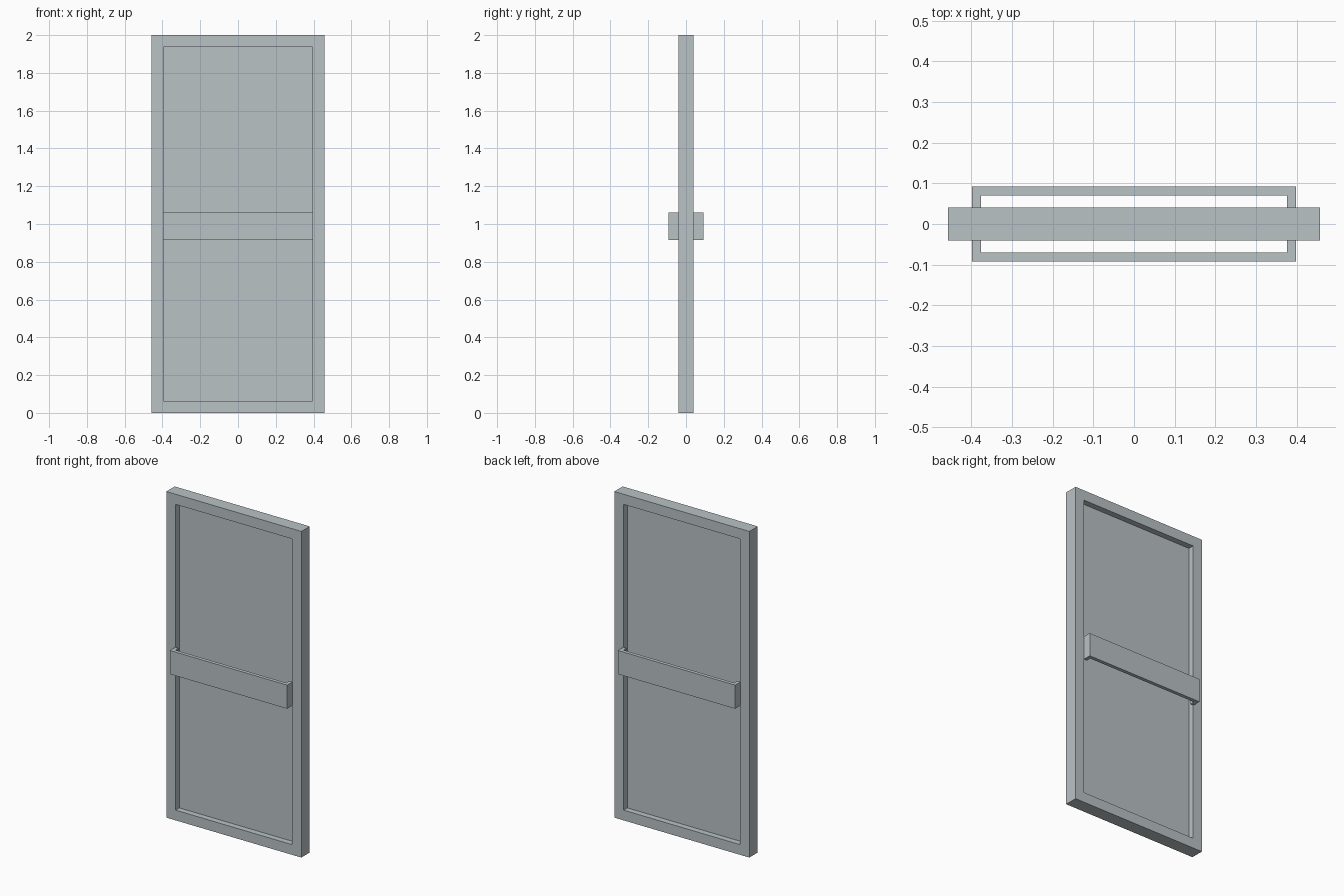
import bpy, bmesh

if "Cube" in bpy.data.objects:
    bpy.data.objects.remove(bpy.data.objects["Cube"])

grey = bpy.data.materials.new("metal_grey")
grey.diffuse_color = (0.49, 0.54, 0.56, 1)
grey.use_nodes = True
grey.node_tree.nodes["Principled BSDF"].inputs["Base Color"].default_value = grey.diffuse_color


def add_object(name, bm):
    bmesh.ops.recalc_face_normals(bm, faces=bm.faces[:])
    mesh = bpy.data.meshes.new(name)
    bm.to_mesh(mesh)
    bm.free()
    mesh.materials.append(grey)
    obj = bpy.data.objects.new(name, mesh)
    bpy.context.collection.objects.link(obj)
    return obj


def extrude_profile(points, z0, z1):
    """Solid from an xy outline, raised from z0 to z1."""
    bm = bmesh.new()
    face = bm.faces.new([bm.verts.new((x, y, z0)) for x, y in points])
    top = bmesh.ops.extrude_face_region(bm, geom=[face])["geom"]
    for v in top:
        if isinstance(v, bmesh.types.BMVert):
            v.co.z = z1
    return bm


# Door leaf: slab with a deep recessed panel on both sides
W, D, H = 0.458, 0.0405, 2.0
RIM, PANEL = 0.0885, 0.004
bm = extrude_profile([(-W, -D), (W, -D), (W, D), (-W, D)], 0, H)
bmesh.ops.recalc_face_normals(bm, faces=bm.faces[:])
for side in (-1, 1):
    face = next(f for f in bm.faces if f.normal.y * side > 0.9)
    # inset the rim, then inset again at zero width to get recess walls
    bmesh.ops.inset_region(bm, faces=[face], thickness=RIM)
    walls = bmesh.ops.extrude_discrete_faces(bm, faces=[face])["faces"]
    for v in walls[0].verts:
        v.co.y = side * PANEL
add_object("door_leaf", bm)

# Push bars: U-shaped brackets, one on each side of the door
BX, BIN, BY, YIN = 0.398, 0.376, 0.092, 0.07
for side, name in ((-1, "front_push_bar"), (1, "back_push_bar")):
    outline = [(-BX, D), (-BX, BY), (BX, BY), (BX, D),
               (BIN, D), (BIN, YIN), (-BIN, YIN), (-BIN, D)]
    add_object(name, extrude_profile([(x, side * y) for x, y in outline], 0.916, 1.061))
